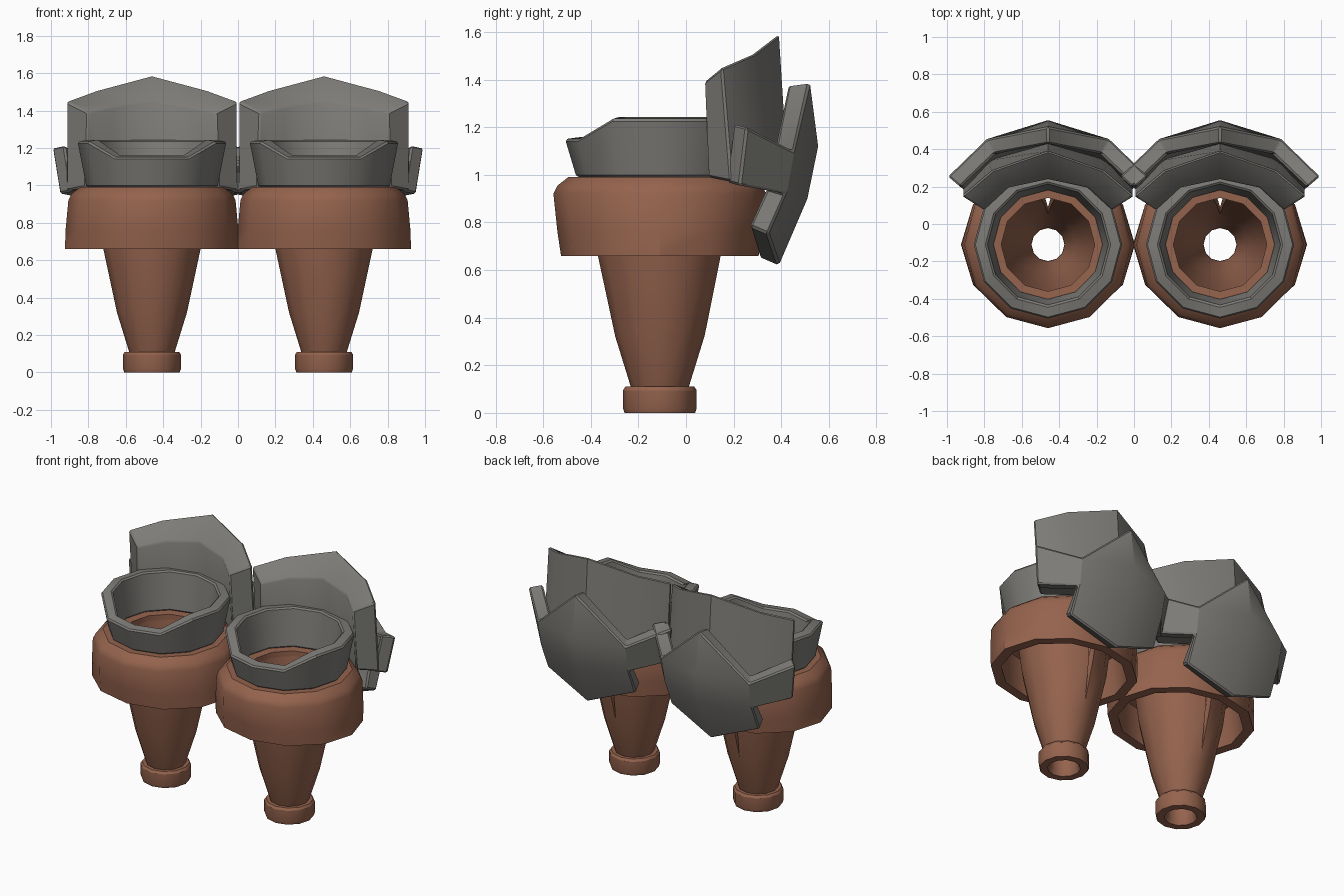
import bpy, bmesh, math

if "Cube" in bpy.data.objects:
    bpy.data.objects.remove(bpy.data.objects["Cube"])

AXIS_Y = -0.11
SIDES = 12


def material(name, rgb):
    m = bpy.data.materials.new(name)
    m.diffuse_color = (*rgb, 1)
    m.use_nodes = True
    m.node_tree.nodes["Principled BSDF"].inputs["Base Color"].default_value = m.diffuse_color
    return m


CLAY = material("clay_brown", (0.30, 0.125, 0.075))
STONE = material("stone_grey", (0.205, 0.20, 0.185))


def make(name, verts, faces, mat, loc=(0, 0, 0)):
    me = bpy.data.meshes.new(name)
    me.from_pydata(verts, [], faces)
    bm = bmesh.new()
    bm.from_mesh(me)
    bmesh.ops.recalc_face_normals(bm, faces=bm.faces)
    bm.to_mesh(me)
    bm.free()
    ob = bpy.data.objects.new(name, me)
    ob.location = loc
    bpy.context.collection.objects.link(ob)
    if mat:
        me.materials.append(mat)
    return ob


def finish(ob, bevel=0.0):
    """Bevel the hard edges, apply modifiers, smooth the shallow ones."""
    if bevel:
        b = ob.modifiers.new("bevel", 'BEVEL')
        b.width, b.segments = bevel, 1
        b.limit_method, b.angle_limit = 'ANGLE', math.radians(45)
    bpy.ops.object.select_all(action='DESELECT')
    ob.select_set(True)
    bpy.context.view_layer.objects.active = ob
    bpy.ops.object.convert(target='MESH')
    bpy.ops.object.shade_smooth_by_angle(angle=math.radians(32))


def lathe(name, loop, mat, x, zfix=lambda z, a: z):
    """Spin a closed (rx, ry, z) loop about the unit's axis."""
    verts, faces, n = [], [], len(loop)
    for i in range(SIDES):
        a = 2 * math.pi * i / SIDES
        verts += [(rx * math.cos(a), ry * math.sin(a), zfix(z, a)) for rx, ry, z in loop]
        j = (i + 1) % SIDES
        faces += [(i * n + k, j * n + k, j * n + (k + 1) % n, i * n + (k + 1) % n)
                  for k in range(n)]
    return make(name, verts, faces, mat, (x, AXIS_Y, 0))


def round_loop(points):
    return [(r, r, z) for r, z in points]


def mirrored(points):
    """Extend a half row of (x, y, z), centre first, to the full width."""
    return [(-x, y, z) for x, y, z in points[:0:-1]] + points


def collar_dip(z, a):
    # the rim is lower over the front three corners
    return z - 0.085 if z > 1.1 and math.sin(a) < -0.8 else z


for side, x in (("left", -0.46), ("right", 0.46)):
    # foot ring
    ob = lathe(side + "_foot_ring", round_loop(
        [(.148, 0), (.155, .02), (.155, .095), (.145, .11), (.088, .11), (.088, .03), (.1, 0)]),
        CLAY, x)
    finish(ob)

    # tapered funnel with a narrow slit at the back
    ob = lathe(side + "_funnel", round_loop(
        [(.11, .08), (.122, .11), (.187, .32), (.26, .66), (.295, .95),
         (.25, .95), (.215, .66), (.15, .32), (.09, .11), (.088, .08)]), CLAY, x)
    w, y0, y1 = 0.04, 0.08, 0.36
    cutter = make(side + "_slit_cutter",
                  [(0, y0, .38), (-w, y0, 1.05), (w, y0, 1.05),
                   (0, y1, .38), (-w, y1, 1.05), (w, y1, 1.05)],
                  [(0, 1, 2), (3, 5, 4), (0, 3, 4, 1), (1, 4, 5, 2), (2, 5, 3, 0)],
                  None, (x, AXIS_Y, 0))
    cutter.hide_render = True
    mod = ob.modifiers.new("slit", 'BOOLEAN')
    mod.operation, mod.object, mod.solver = 'DIFFERENCE', cutter, 'EXACT'
    finish(ob)
    bpy.data.objects.remove(cutter)

    # wide hollow skirt around the funnel
    ob = lathe(side + "_skirt",
               [(.465, .415, .66), (.462, .43, .76), (.447, .447, .92), (.43, .43, .955),
                (.385, .385, .99), (.25, .25, .985), (.25, .25, .93), (.37, .37, .9),
                (.40, .355, .66)], CLAY, x)
    finish(ob)

    # flared collar
    ob = lathe(side + "_collar", round_loop(
        [(.35, .99), (.398, 1.235), (.325, 1.245), (.29, .99)]), STONE, x, collar_dip)
    finish(ob, 0.01)

    # tall curved back shield
    rows = [
        mirrored([(0, .39, 1.59), (.30, .285, 1.51), (.46, .15, 1.45)]),   # outer top
        mirrored([(0, .24, 1.455), (.21, .195, 1.42), (.34, .075, 1.39)]),  # inner top
        mirrored([(0, .26, .98), (.22, .21, .98), (.355, .09, .99)]),      # inner bottom
        mirrored([(0, .43, .96), (.32, .34, .96), (.46, .19, .97)]),       # outer bottom
    ]
    faces = [(r * 5 + c, r * 5 + c + 1, (r + 1) % 4 * 5 + c + 1, (r + 1) % 4 * 5 + c)
             for r in range(4) for c in range(4)]
    faces += [(0, 5, 10, 15), (4, 9, 14, 19)]
    ob = make(side + "_back_shield", sum(rows, []), faces, STONE, (x, 0, 0))
    finish(ob, 0.01)

    # keeled rear plate with a wing on each side
    verts = [(0, .52, 1.39), (0, .555, 1.12), (0, .51, .90), (0, .39, .62)]
    faces = []
    for s in (1, -1):
        b = len(verts)
        verts += [(s * .33, .455, 1.10), (s * .33, .42, .92), (s * .33, .345, .75),
                  (s * .535, .255, 1.20), (s * .495, .225, .955)]
        faces += [(0, 1, b), (1, 2, b + 1, b), (2, 3, b + 2, b + 1), (b, b + 1, b + 4, b + 3)]
    ob = make(side + "_rear_plate", verts, faces, STONE, (x, 0, 0))
    # thicken toward the funnel
    out = ob.data.polygons[1].normal.y > 0
    mod = ob.modifiers.new("thickness", 'SOLIDIFY')
    mod.thickness, mod.use_even_offset = 0.088, True
    mod.offset = -1 if out else 1
    finish(ob, 0.01)
